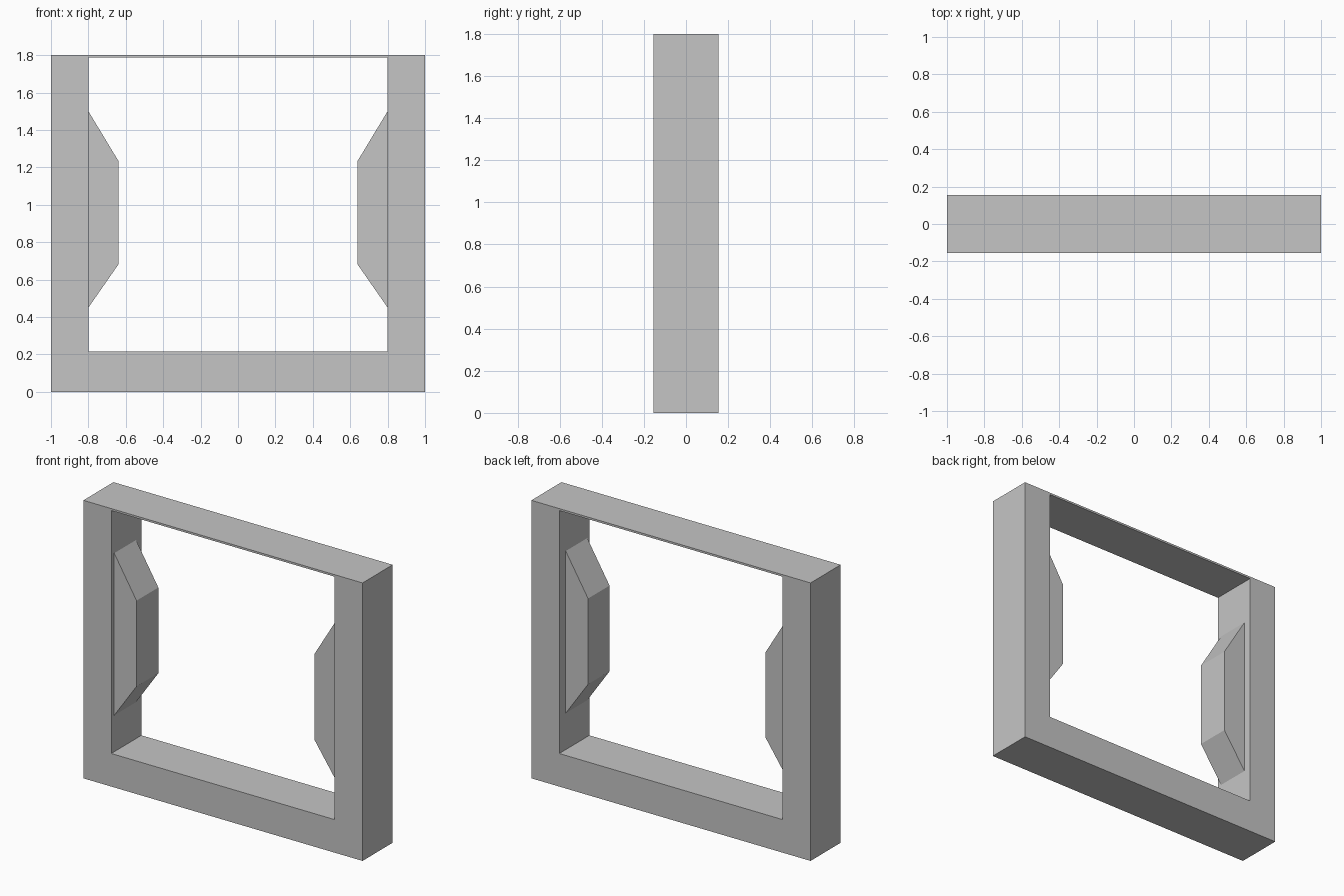
import bpy
import bmesh

cube = bpy.data.objects.get("Cube")
if cube:
    bpy.data.objects.remove(cube, do_unlink=True)

grey = bpy.data.materials.new("light grey")
grey.use_nodes = True
colour = (0.56, 0.56, 0.56, 1)
grey.diffuse_color = colour
grey.node_tree.nodes["Principled BSDF"].inputs["Base Color"].default_value = colour


def finish(name, bm):
    bmesh.ops.recalc_face_normals(bm, faces=bm.faces)
    mesh = bpy.data.meshes.new(name)
    bm.to_mesh(mesh)
    bm.free()
    mesh.materials.append(grey)
    obj = bpy.data.objects.new(name, mesh)
    bpy.context.collection.objects.link(obj)
    return obj


def rectangle(x, low, high):
    return [(-x, low), (x, low), (x, high), (-x, high)]


# Square frame: outer and inner loops at the front and back, bridged all round
DEPTH = 0.154
bm = bmesh.new()
outer, inner = rectangle(1, 0, 1.8), rectangle(0.8, 0.214, 1.787)
loops = [[bm.verts.new((x, y, z)) for x, z in outline]
         for outline, y in ((outer, -DEPTH), (inner, -DEPTH),
                            (inner, DEPTH), (outer, DEPTH))]
for i, loop in enumerate(loops):
    following = loops[(i + 1) % len(loops)]
    for j in range(len(loop)):
        k = (j + 1) % len(loop)
        bm.faces.new((loop[j], loop[k], following[k], following[j]))
finish("frame", bm)


# Trapezoid pads on the inner sides of the posts
def pad(name, side, front, back):
    bm = bmesh.new()
    profile = [(0.8, 0.45), (0.64, 0.68), (0.64, 1.235), (0.8, 1.5)]
    face = bm.faces.new([bm.verts.new((side * x, front, z)) for x, z in profile])
    extruded = bmesh.ops.extrude_face_region(bm, geom=[face], use_keep_orig=True)
    moved = [v for v in extruded["geom"] if isinstance(v, bmesh.types.BMVert)]
    bmesh.ops.translate(bm, verts=moved, vec=(0, back - front, 0))
    return finish(name, bm)


pad("left_pad", 1, -0.132, 0.088)
pad("right_pad", -1, -0.124, 0.099)
